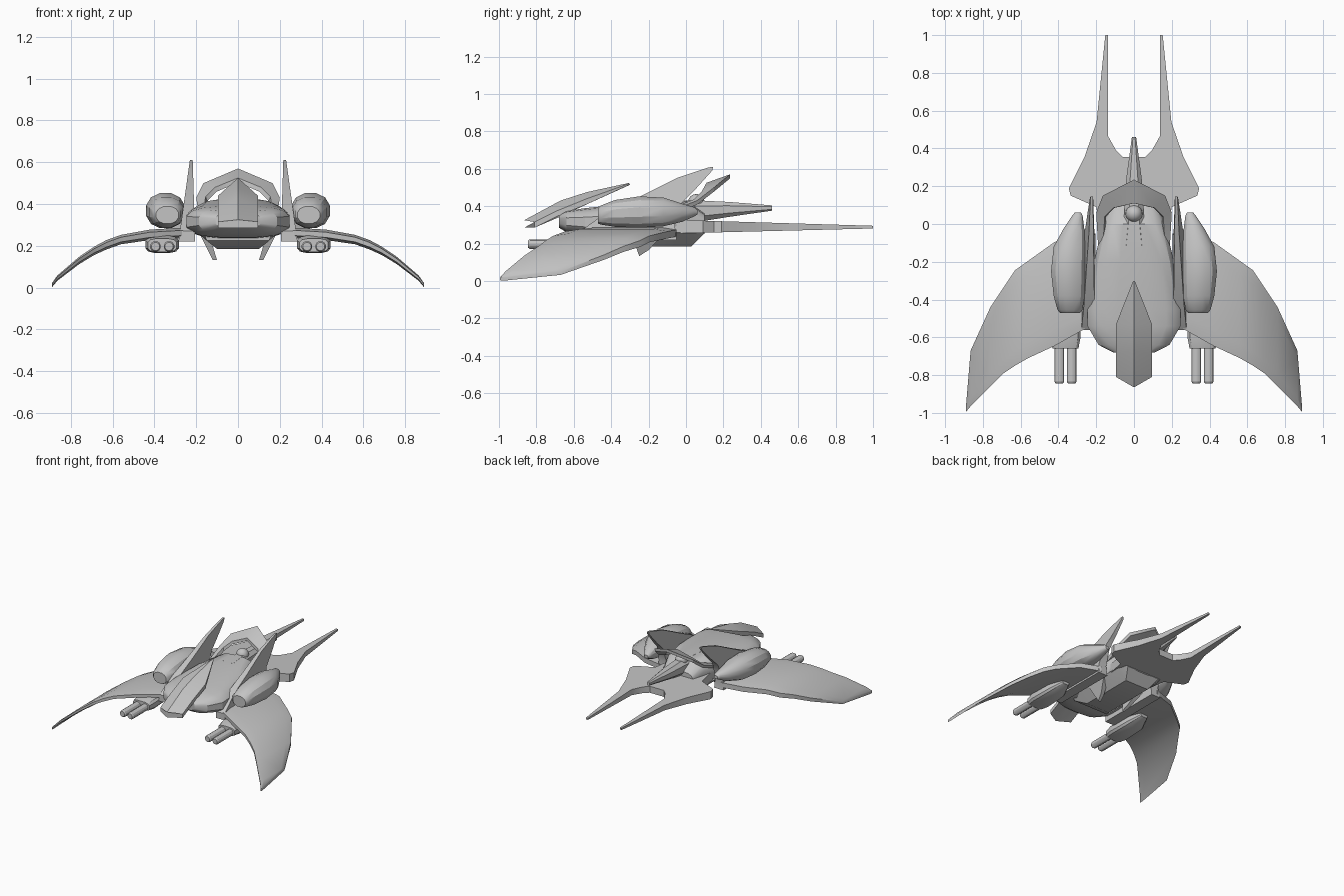
import bpy
import bmesh
from math import cos, sin, pi, radians, copysign

if "Cube" in bpy.data.objects:
    bpy.data.objects.remove(bpy.data.objects["Cube"])

grey = bpy.data.materials.new("hull grey")
colour = (.55, .55, .55, 1)
grey.diffuse_color = colour
grey.use_nodes = True
grey.node_tree.nodes["Principled BSDF"].inputs["Base Color"].default_value = colour


def finish(name, bm, mirrored):
    """Turn a bmesh into a shaded, optionally mirrored object."""
    bmesh.ops.remove_doubles(bm, verts=bm.verts, dist=.0005)
    bmesh.ops.recalc_face_normals(bm, faces=bm.faces)
    mesh = bpy.data.meshes.new(name)
    bm.to_mesh(mesh)
    bm.free()
    mesh.materials.append(grey)
    obj = bpy.data.objects.new(name, mesh)
    bpy.context.collection.objects.link(obj)
    bpy.ops.object.select_all(action="DESELECT")
    obj.select_set(True)
    bpy.context.view_layer.objects.active = obj
    bpy.ops.object.shade_smooth_by_angle(angle=radians(30))
    if mirrored:
        obj.modifiers.new("mirror", "MIRROR").use_clip = True
    return obj


def loft(name, rings, mirrored=False, cap_start=True):
    """Skin a row of equal-sized closed rings and cap the ends."""
    bm = bmesh.new()
    rows = [[bm.verts.new(point) for point in ring] for ring in rings]
    count = len(rows[0])
    for near, far in zip(rows, rows[1:]):
        for i in range(count):
            j = (i + 1) % count
            bm.faces.new((near[i], near[j], far[j], far[i]))
    if cap_start:
        bm.faces.new(rows[0])
    bm.faces.new(rows[-1])
    return finish(name, bm, mirrored)


def slab(name, outline, place, mirrored=False):
    """Solid plate: place() maps each outline point to its two skins."""
    pairs = [place(a, b) for a, b in outline]
    return loft(name, [[p[0] for p in pairs], [p[1] for p in pairs]], mirrored)


def oval(y, centre, width, bottom, top, power=1.0, sides=16):
    """Rounded cross-section facing along y; low power gives a boxier shape."""
    def bend(value):
        return copysign(abs(value) ** power, value)
    middle, half = (top + bottom) / 2, (top - bottom) / 2
    angles = [2 * pi * (i + .5) / sides for i in range(sides)]
    return [(centre + width * bend(cos(a)), y, middle + half * bend(sin(a)))
            for a in angles]


# Main hull: y, half width, bottom, top
hull = [(-.68, .11, .285, .355), (-.64, .19, .26, .375), (-.54, .25, .24, .39),
        (-.45, .25, .235, .40), (-.2, .215, .23, .425), (0, .165, .23, .43),
        (.1, .13, .25, .36)]
loft("hull", [oval(y, 0, w, low, high, .65) for y, w, low, high in hull])

# Belly keel under the hull
keel = [(-.48, .16, .15, .225), (-.4, .19, .1, .185),
        (.03, .18, .1, .185), (.1, .16, .14, .255)]
loft("belly_keel", [[(-w, y, .26), (w, y, .26), (n, y, z), (-n, y, z)]
                    for y, w, n, z in keel])

# Tail spike and dome behind the cockpit
spike = [(-.12, .09, .3, .43), (.05, .055, .31, .435),
         (.23, .045, .34, .425), (.46, .012, .375, .405)]
loft("tail_spike", [oval(y, 0, w, low, high, .8, 8) for y, w, low, high in spike])
bm = bmesh.new()
bmesh.ops.create_uvsphere(bm, u_segments=16, v_segments=8, radius=.045)
bmesh.ops.translate(bm, verts=bm.verts, vec=(0, .055, .42))
finish("hull_dome", bm, False)

# Raised nose blade: ridge y, edge y, half width, ridge z, edge z, thickness
blade = [(-.865, -.81, .095, .325, .315, .03), (-.67, -.69, .095, .43, .375, .03),
         (-.53, -.53, .095, .475, .44, .03), (-.3, -.305, .006, .525, .52, .006)]
loft("nose_blade", [[(0, yr, zr), (w, ye, ze), (w, ye, ze - t),
                     (0, yr, ze - t), (-w, ye, ze - t), (-w, ye, ze)]
                    for yr, ye, w, zr, ze, t in blade])

# Arch over the tail: rear edge point, front edge point
arch = [((0, .235, .57), (0, .11, .525)), ((.165, .15, .5), (.11, .085, .48)),
        ((.2, .06, .43), (.155, .04, .435)), ((.19, -.12, .36), (.165, -.12, .37))]
drop = .022
loft("tail_arch", [[rear, front, (front[0] * .95, front[1], front[2] - drop),
                    (rear[0] * .95, rear[1], rear[2] - drop)]
                   for rear, front in arch], mirrored=True, cap_start=False)

# Upright fins, wide at the base and leaning inward
fin = [(-.56, .22), (-.56, .27), (-.42, .37), (-.25, .45), (-.05, .55), (.12, .607),
       (.145, .61), (.14, .59), (.05, .49), (-.02, .42), (-.06, .3), (-.05, .22)]
slab("upright_fins", fin, lambda y, z: ((.205 + .03 * (z - .22), y, z),
                                        (.285 - .14 * (z - .22), y, z)), True)

# Small fangs under the hull
fang = [(-.29, .25), (-.265, .175), (-.25, .133), (-.2, .165), (-.12, .25)]
slab("belly_fangs", fang, lambda y, z: ((.1 + .3 * (z - .13), y, z),
                                        (.12 + .5 * (z - .13), y, z)), True)

# Swept wings: x, leading y, trailing y, height, thickness
wing = [(.26, -.555, -.05, .262, .05), (.42, -.645, -.095, .253, .05),
        (.56, -.71, -.195, .23, .045), (.63, -.75, -.245, .205, .045),
        (.69, -.79, -.335, .175, .04), (.76, -.86, -.44, .13, .035),
        (.865, -.965, -.67, .045, .025), (.89, -.995, -.97, .012, .02)]


def wing_section(x, lead, trail, z, thick):
    inset, edge, half = (trail - lead) * .15, thick * .25, thick / 2
    return [(x, lead, z - edge), (x, lead, z + edge), (x, lead + inset, z + half),
            (x, trail - inset, z + half), (x, trail, z + edge),
            (x, trail, z - half), (x, lead + inset, z - half)]


loft("wings", [wing_section(*station) for station in wing], mirrored=True)

# Engine pods: y, centre x, radius, bottom, top
pod = [(-.47, .338, .055, .305, .39), (-.455, .339, .068, .3, .405),
       (-.38, .343, .085, .287, .435), (-.25, .347, .095, .282, .455),
       (-.12, .34, .088, .29, .448), (-.02, .317, .055, .315, .415),
       (.045, .299, .028, .345, .395), (.062, .297, .016, .355, .38)]
loft("engine_pods", [oval(y, x, r, low, high, .9, 12)
                     for y, x, r, low, high in pod], mirrored=True)

# Gun housings and twin barrels under the wings
housing = [(-.66, .07, .17, .235), (-.6, .082, .165, .25),
           (-.42, .075, .17, .25), (-.32, .03, .21, .25)]
loft("gun_housings", [oval(y, .363, w, low, high, .6, 12)
                      for y, w, low, high in housing], mirrored=True)
for label, x in (("inner", .33), ("outer", .395)):
    tube = [(-.845, .02), (-.835, .026), (-.62, .026)]
    loft(label + "_gun_barrels", [oval(y, x, r, .197 - r, .197 + r, 1, 12)
                                  for y, r in tube], mirrored=True)

# Forked tail plate, thinning toward its two prongs
half = [(.06, .355), (.095, .39), (.137, .465), (.137, 1), (.152, 1), (.198, .54),
        (.26, .36), (.345, .19), (.335, .15), (.2, .09), (.17, -.08)]
fork = half + [(-x, y) for x, y in reversed(half)]
slab("forked_tail", fork, lambda x, y: ((x, y, .258 + .025 * (y - .1)),
                                        (x, y, .322 - .03 * (y - .1))))
